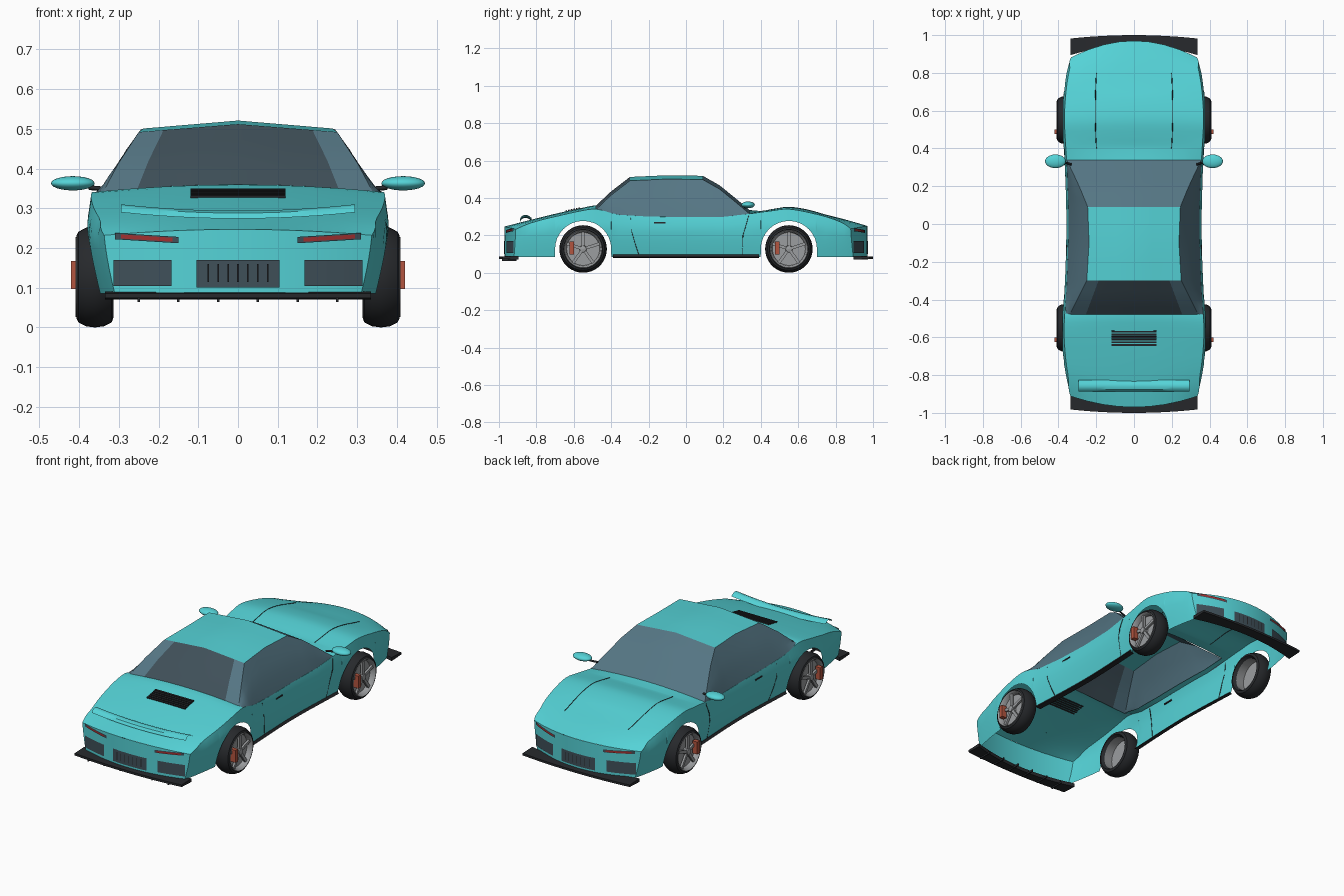
import bpy, bmesh
from math import sin, cos, pi, sqrt, radians

if "Cube" in bpy.data.objects:
    bpy.data.objects.remove(bpy.data.objects["Cube"])


def material(name, r, g, b):
    m = bpy.data.materials.new(name)
    m.diffuse_color = (r, g, b, 1)
    m.use_nodes = True
    m.node_tree.nodes["Principled BSDF"].inputs["Base Color"].default_value = m.diffuse_color
    return m


PAINT = material("teal_paint", 0.09, 0.65, 0.68)
GLASS = material("tinted_glass", 0.09, 0.18, 0.23)
DARK = material("dark_louver", 0.05, 0.08, 0.10)
BLACK = material("black_trim", 0.02, 0.022, 0.025)
RED = material("red_lens", 0.35, 0.03, 0.03)
CALIPER = material("caliper_red", 0.45, 0.09, 0.05)
METAL = material("rim_grey", 0.33, 0.34, 0.35)


def grid(name, rows, mats, pick=None, cap=False, angle=35):
    """Skin rows of points; pick(center) gives a material index or None to leave a hole."""
    bm = bmesh.new()
    vs = [[bm.verts.new(p) for p in r] for r in rows]
    for a, b in zip(vs, vs[1:]):
        for i in range(len(a) - 1):
            f = bm.faces.new((a[i], a[i + 1], b[i + 1], b[i]))
            k = pick(f.calc_center_median()) if pick else 0
            if k is None:
                bm.faces.remove(f)
            else:
                f.material_index = k
    bmesh.ops.remove_doubles(bm, verts=bm.verts, dist=1e-5)
    bmesh.ops.delete(bm, geom=[v for v in bm.verts if not v.link_faces], context='VERTS')
    if cap:
        bmesh.ops.holes_fill(bm, edges=bm.edges, sides=0)
    bmesh.ops.recalc_face_normals(bm, faces=bm.faces)
    me = bpy.data.meshes.new(name)
    bm.to_mesh(me)
    bm.free()
    for m in mats:
        me.materials.append(m)
    ob = bpy.data.objects.new(name, me)
    bpy.context.collection.objects.link(ob)
    bpy.ops.object.select_all(action='DESELECT')
    ob.select_set(True)
    bpy.context.view_layer.objects.active = ob
    bpy.ops.object.shade_smooth_by_angle(angle=radians(angle))
    return ob


def box(name, c, s, mat, turn=0):
    bpy.ops.mesh.primitive_cube_add(size=1, location=c, rotation=(turn, 0, 0))
    ob = bpy.context.object
    ob.name, ob.scale = name, s
    ob.data.materials.append(mat)


def seam(name, pts, mat=BLACK, r=0.002):
    cu = bpy.data.curves.new(name, 'CURVE')
    cu.dimensions, cu.bevel_depth, cu.bevel_resolution = '3D', r, 0
    sp = cu.splines.new('POLY')
    sp.points.add(len(pts) - 1)
    for p, q in zip(sp.points, pts):
        p.co = (*q, 1)
    cu.materials.append(mat)
    bpy.context.collection.objects.link(bpy.data.objects.new(name, cu))


def lathe(name, prof, y, z, mat, n=36):
    grid(name, [[(x, y + r * cos(2 * pi * k / n), z + r * sin(2 * pi * k / n)) for x, r in prof]
                for k in range(n)] + [[(x, y + r, z) for x, r in prof]], [mat])


def curve(table, smooth=True):
    def f(y):
        y = min(max(y, table[0][0]), table[-1][0])
        i = max(k for k in range(len(table) - 1) if table[k][0] <= y)
        (a, p), (b, q) = table[i], table[i + 1]
        t = (y - a) / (b - a)
        if not smooth:
            return p + (q - p) * t
        def slope(k):
            lo, hi = table[max(k - 1, 0)], table[min(k + 1, len(table) - 1)]
            return (hi[1] - lo[1]) / (hi[0] - lo[0]) * (b - a)
        return ((2*t**3 - 3*t*t + 1) * p + (t**3 - 2*t*t + t) * slope(i)
                + (3*t*t - 2*t**3) * q + (t**3 - t*t) * slope(i + 1))
    return f


# Long profiles of the body: half width, shoulder height, centre height
width = curve([(-.97, .338), (-.85, .355), (-.7, .375), (-.55, .382), (-.35, .37), (0, .358),
               (.35, .37), (.55, .38), (.7, .372), (.85, .352), (.97, .335)])
shoulder = curve([(-.97, .232), (-.85, .265), (-.7, .30), (-.55, .333), (-.48, .34), (-.36, .31), (-.2, .30),
                  (.25, .30), (.34, .315), (.45, .33), (.55, .34), (.7, .312), (.85, .272), (.97, .235)])
ridge = curve([(-.97, .247), (-.85, .278), (-.7, .315), (-.55, .348), (-.48, .36), (.34, .335), (.4, .33),
               (.47, .342), (.55, .352), (.65, .338), (.75, .31), (.85, .285), (.97, .25)])
WHEEL_Y, AXLE, ARCH, SILL = 0.55, 0.127, 0.15, 0.085


def side_x(y, z):
    w, zs = width(y), shoulder(y)
    if z < .25:
        return w - .028 * ((.25 - z) / .165) ** 1.5
    return w - .012 * min((z - .25) / max(zs - .25, .02), 1)


def bowed(y, x):
    if abs(y) < .7:
        return y
    b = (.09 if y > 0 else .06) * ((abs(y) - .7) / .27) ** 2 * (x / width(y)) ** 2
    return y - b if y > 0 else y + b


def top_z(y, x):
    t = abs(x) / (width(y) - .012)
    return shoulder(y) + (ridge(y) - shoulder(y)) * (1 - t * t)


def both(half):
    return half + [(-x, y, z) for x, y, z in reversed(half[:-1])]


# Body shell, open below, with wheel arches
ys = [-.97, -.93, -.89, -.85, -.8, -.75, -.48, -.36, -.2, 0, .2, .34, .75, .8, .85, .89, .93, .97]
for c in (-WHEEL_Y, WHEEL_Y):
    ys += [c + s * (ARCH + .0005) for s in (-1, 1)] + [c + ARCH * cos(pi * k / 16) for k in range(17)]
rows = []
for y in sorted(ys):
    d = abs(abs(y) - WHEEL_Y)
    zb = AXLE + sqrt(max(ARCH ** 2 - d * d, 0)) if d <= ARCH + 1e-6 else SILL
    zs = shoulder(y)
    half = []
    for k in range(6):
        z = zb + (zs - zb) * k / 5
        x = side_x(y, z)
        half.append((x, bowed(y, x), z))
    for t in (.92, .75, .5, .25, 0):
        x = t * (width(y) - .012)
        half.append((x, bowed(y, x), top_z(y, x)))
    rows.append(both(half))
grid("body_shell", rows, [PAINT],
     lambda c: None if -.48 < c.y < .34 and abs(c.x) < width(c.y) - .03 and c.z > .27 else 0)

# Nose and tail faces
for name, e in (("nose_face", .97), ("tail_face", -.97)):
    rows = []
    for k in range(25):
        t = k / 12 - 1
        col = []
        for j in range(6):
            z = SILL + (top_z(e, t * (width(e) - .012)) - SILL) * j / 5
            x = t * side_x(e, SILL + (shoulder(e) - SILL) * j / 5)
            col.append((x, bowed(e, x), z))
        rows.append(col)
    grid(name, rows, [PAINT])

# Cabin: painted roof, glass all around, dark rear louver
roof_x = curve([(-.48, .34), (-.4, .30), (-.3, .25), (-.1, .238), (.09, .245), (.2, .29), (.34, .356)], False)
roof_z = curve([(-.48, .36), (-.4, .435), (-.3, .512), (-.1, .521), (.09, .518), (.18, .467), (.26, .402), (.34, .335)], False)
rows = []
for y in (-.48, -.44, -.4, -.35, -.3, -.2, -.1, 0, .09, .135, .18, .22, .26, .3, .34):
    zs, zr, rx = shoulder(y), roof_z(y), roof_x(y)
    xs, ze = width(y) - .012, max(zr - .02, zs)
    half = [(xs + (rx - xs) * k / 3 + .008 * k * (3 - k) / 2 * (zr - zs) / .22, y, zs + (ze - zs) * k / 3) for k in range(4)]
    half += [(rx * t, y, zr - (zr - ze) * t) for t in (.75, .4, 0)]
    rows.append(both(half))


def cabin_mat(c):
    if abs(c.x) > roof_x(c.y) - .003:
        return 1
    if -.3 < c.y < .09:
        return 0
    return 2 if c.y < 0 and abs(c.x) < roof_x(c.y) * .75 else 1


grid("cabin", rows, [PAINT, GLASS, DARK], cabin_mat, angle=25)


# Trim following the bowed end faces
def patch(name, x0, x1, z0, z1, e, mat, slant=0, off=.004):
    n, g = 6, (1 if e > 0 else -1) * off
    rows = []
    for k in range(n + 1):
        x = x0 + (x1 - x0) * k / n
        dz = slant * (k / n - .5)
        rows.append([(x, bowed(e, x) + g, z + dz) for z in (z0, z1)])
    grid(name, rows, [mat])


for end, e in (("front", .97), ("rear", -.97)):
    patch(end + "_grille", -.105, .105, .10, .17, e, DARK)
    for k in range(7):
        patch(end + "_grille_bar", -.077 + k * .025, -.073 + k * .025, .115, .16, e, BLACK, off=.008)
    for s in (-1, 1):
        patch(end + "_vent", s * .168, s * .313, .105, .17, e, DARK)
        patch(end + "_lamp_housing", s * .15, s * .31, .217, .233, e, DARK, .01)
        patch(end + "_lamp", s * .165, s * .295, .22, .23, e, RED, .008, .007)
    # Lip under each bumper
    g = 1 if e > 0 else -1
    rows = []
    for k in range(13):
        t = k / 6 - 1
        o, i = g * (1 - .018 * t * t), g * (.945 - .05 * t * t)
        x = .335 * t
        rows.append([(x, i, .09), (x, o, .086), (x, o, .074), (x, i, .07), (x, i, .09)])
    grid(end + "_lip", rows, [BLACK], cap=True)
for k in range(6):
    box("diffuser_fin", (-.25 + .1 * k, -.945, .07), (.006, .08, .012), BLACK)

# Deck wing: arched strip
rows = [[(x, -.855 + u, .272 + .016 * (x / .295) ** 2 + h) for u, h in
         ((-.032, .002), (-.022, .016), (-.005, .022), (.012, .018), (.028, .006))]
        for x in [-.295 + .59 * k / 12 for k in range(13)]]
grid("deck_wing", rows, [PAINT])

# Deck vent slats
for k in range(6):
    y = -.57 - .014 * k
    box("deck_vent_slat", (0, y, top_z(y, 0) + .001), (.24, .009, .008), BLACK, .2)

for s in (-1, 1):
    # Hood creases, door seams, handle and sill
    seam("hood_crease", [(s * (.205 - .006 * (k / 5 - 1) ** 2), .40 + .04 * k, top_z(.40 + .04 * k, .2)) for k in range(11)])
    for name, path in (("rear_door_seam", [(-.295, .295), (-.29, .22), (-.27, .15), (-.25, .09)]),
                       ("front_door_seam", [(.335, .305), (.32, .25), (.305, .2), (.3, .09)])):
        seam(name, [(s * side_x(y, z), y, z) for y, z in path])
    box("door_handle", (s * side_x(-.14, .27), -.14, .268), (.008, .06, .007), BLACK)
    rows = []
    for k in range(11):
        y = -.39 + .078 * k
        x = s * (side_x(y, SILL) + .006)
        rows.append([(x, y, .097), (x + s * .008, y, .084), (x - s * .02, y, .08), (x, y, .097)])
    grid("side_sill", rows, [BLACK], cap=True)
    # Mirrors
    bpy.ops.mesh.primitive_uv_sphere_add(segments=24, ring_count=12, radius=1, location=(s * .416, .332, .363))
    m = bpy.context.object
    m.name, m.scale = "mirror", (.055, .036, .018)
    m.data.materials.append(PAINT)
    bpy.ops.object.shade_smooth()
    seam("mirror_arm", [(s * .33, .315, .348), (s * .375, .328, .352)], BLACK, .006)
    # Wheels
    for y in (-WHEEL_Y, WHEEL_Y):
        lathe("tyre", [(s * x, r) for x, r in ((.33, .09), (.313, .1), (.318, .114), (.338, .124), (.36, .127),
                                               (.383, .124), (.402, .114), (.407, .104), (.4, .1))], y, AXLE, BLACK)
        lathe("rim", [(s * x, r) for x, r in ((.33, .09), (.395, .094), (.404, .102), (.409, .1), (.4, .092), (.38, .088))], y, AXLE, METAL)
        lathe("brake_disc", [(s * .38, .089), (s * .38, .0001)], y, AXLE, METAL)
        lathe("hub", [(s * .38, .02), (s * .405, .017), (s * .408, .0001)], y, AXLE, METAL, 16)
        for k in range(5):
            a = 2 * pi * k / 5 + pi / 2
            box("spoke", (s * .394, y + .052 * cos(a), AXLE + .052 * sin(a)), (.012, .085, .016), METAL, a)
        box("brake_caliper", (s * .405, y - .062, AXLE + .005), (.03, .024, .07), CALIPER)
